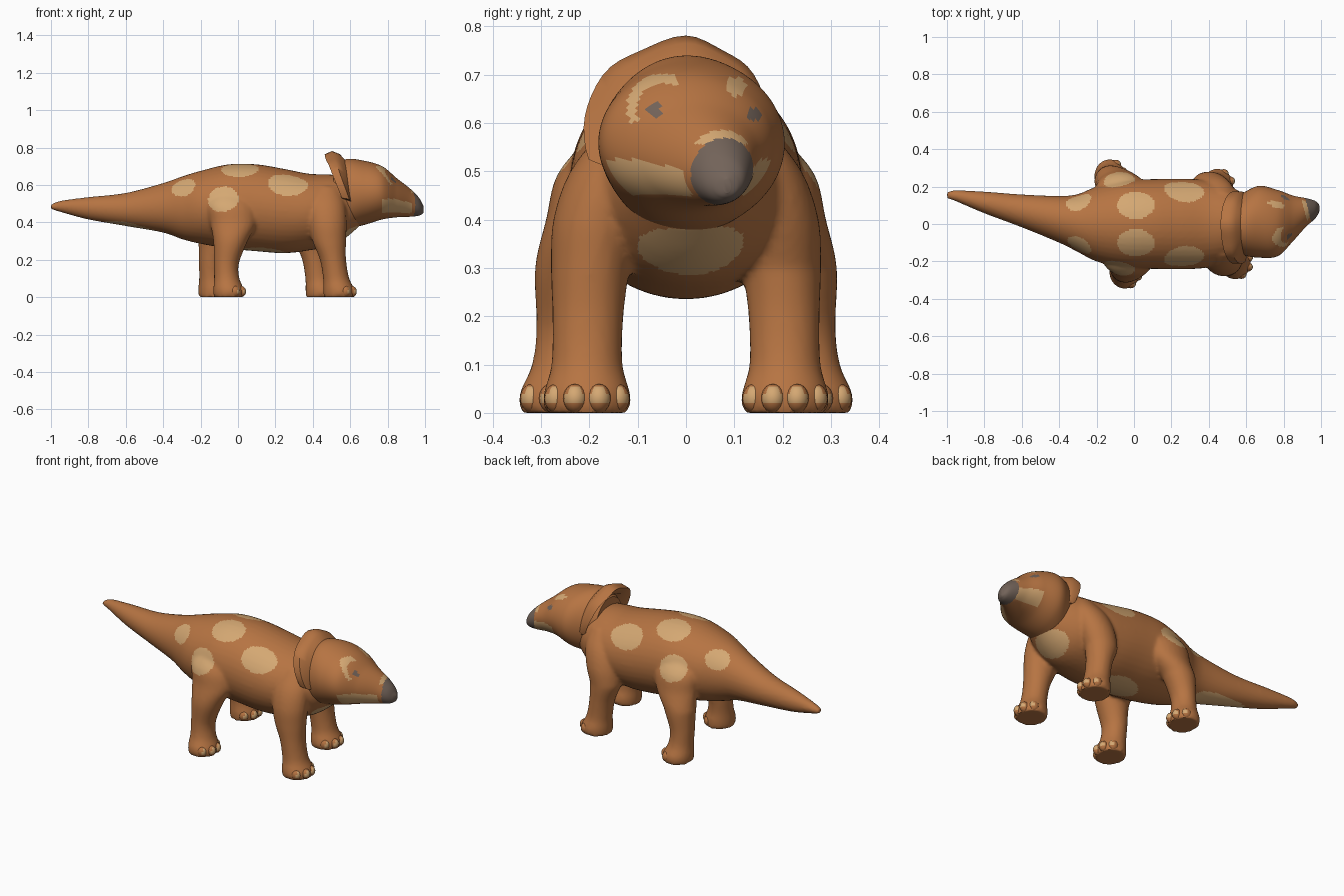
import bpy, bmesh, math
from mathutils import Vector

if "Cube" in bpy.data.objects:
    bpy.data.objects.remove(bpy.data.objects["Cube"])


def material(name, rgb):
    m = bpy.data.materials.new(name)
    m.diffuse_color = (*rgb, 1)
    m.use_nodes = True
    m.node_tree.nodes["Principled BSDF"].inputs["Base Color"].default_value = m.diffuse_color
    return m


MATS = [material("brown_hide", (0.47, 0.175, 0.055)),
        material("tan_spots", (0.66, 0.39, 0.17)),
        material("grey_horn", (0.17, 0.125, 0.10))]
BROWN, TAN, GREY = 0, 1, 2


def spline(rows, steps):
    """Catmull-Rom interpolation through rows of numbers."""
    out = []
    for i in range(len(rows) - 1):
        p = [rows[max(0, min(len(rows) - 1, i + k))] for k in (-1, 0, 1, 2)]
        for s in range(steps):
            t = s / steps
            out.append([0.5 * (2 * b + (c - a) * t + (2 * a - 5 * b + 4 * c - d) * t * t
                               + (3 * b - a - 3 * c + d) * t ** 3) for a, b, c, d in zip(*p)])
    return out + [list(rows[-1])]


def loft(bm, rings):
    """Skin a list of closed point loops and cap both ends."""
    loops = [[bm.verts.new(p) for p in ring] for ring in rings]
    n = len(loops[0])
    for a, b in zip(loops, loops[1:]):
        for i in range(n):
            bm.faces.new((a[i], a[(i + 1) % n], b[(i + 1) % n], b[i]))
    bm.faces.new(loops[0])
    bm.faces.new(loops[-1])


def loft_x(bm, rows, steps, n):
    """Rows are x, centre y, top z, bottom z, half width."""
    rings = []
    for x, y, top, bot, w in spline(rows, steps):
        rings.append([(x, y + w * math.cos(2 * math.pi * i / n),
                       (top + bot) / 2 + (top - bot) / 2 * math.sin(2 * math.pi * i / n))
                      for i in range(n)])
    loft(bm, rings)


def loft_leg(bm, rows, side, dx):
    """Rows are z, centre x, distance from middle, half length, half width."""
    rings = []
    for z, x, y, rx, ry in spline(rows, 5):
        x += dx * max(0, min(1, (0.6 - z) / 0.3))
        rings.append([(x + rx * math.cos(2 * math.pi * i / 24),
                       side * (y + ry * math.sin(2 * math.pi * i / 24)), z) for i in range(24)])
    loft(bm, rings)


def finish(bm, name):
    bmesh.ops.recalc_face_normals(bm, faces=bm.faces[:])
    me = bpy.data.meshes.new(name)
    bm.to_mesh(me)
    bm.free()
    ob = bpy.data.objects.new(name, me)
    bpy.context.collection.objects.link(ob)
    for m in MATS:
        me.materials.append(m)
    bpy.ops.object.select_all(action='DESELECT')
    ob.select_set(True)
    bpy.context.view_layer.objects.active = ob
    return ob


def paint(ob, rule):
    for p in ob.data.polygons:
        p.material_index = rule(p.center, p.normal)
    bpy.ops.object.shade_smooth_by_angle(angle=math.radians(50))


def inside(c, centre, radii):
    return sum(((a - b) / r) ** 2 for a, b, r in zip(c, centre, radii)) < 1


# Tail, trunk and neck
body = bmesh.new()
loft_x(body, [
    (-1.0, 0.155, 0.495, 0.47, 0.018), (-0.95, 0.15, 0.515, 0.455, 0.03),
    (-0.8, 0.115, 0.535, 0.415, 0.058), (-0.6, 0.07, 0.557, 0.38, 0.088),
    (-0.4, 0.025, 0.61, 0.345, 0.125), (-0.3, 0.005, 0.645, 0.31, 0.155),
    (-0.2, 0, 0.675, 0.285, 0.2), (-0.05, 0, 0.71, 0.26, 0.235),
    (0.1, 0, 0.71, 0.245, 0.24), (0.25, 0, 0.685, 0.235, 0.242),
    (0.38, 0, 0.66, 0.25, 0.235), (0.5, 0, 0.655, 0.275, 0.205),
    (0.58, 0, 0.64, 0.32, 0.165), (0.66, 0, 0.6, 0.39, 0.11)], 6, 40)

# Legs, each pair staggered in mid-stride
HIND = [(0.0, -0.05, 0.255, 0.08, 0.088), (0.04, -0.05, 0.255, 0.082, 0.09),
        (0.1, -0.06, 0.245, 0.068, 0.074), (0.18, -0.062, 0.237, 0.067, 0.073),
        (0.3, -0.04, 0.228, 0.092, 0.085), (0.4, -0.025, 0.2, 0.125, 0.09),
        (0.5, -0.04, 0.175, 0.13, 0.088), (0.6, -0.05, 0.11, 0.08, 0.06)]
FORE = [(0.0, 0.54, 0.205, 0.082, 0.088), (0.04, 0.54, 0.205, 0.084, 0.09),
        (0.1, 0.525, 0.205, 0.07, 0.074), (0.2, 0.508, 0.203, 0.07, 0.074),
        (0.3, 0.488, 0.198, 0.09, 0.082), (0.4, 0.478, 0.185, 0.103, 0.09),
        (0.5, 0.47, 0.155, 0.103, 0.085), (0.59, 0.47, 0.11, 0.07, 0.06)]
LEGS = [("hind_right", HIND, -1, 0), ("hind_left", HIND, 1, -0.08),
        ("fore_right", FORE, -1, 0), ("fore_left", FORE, 1, -0.095)]
for _, rows, side, dx in LEGS:
    loft_leg(body, rows, side, dx)
body = finish(body, "body_and_legs")

# Fuse trunk and legs into one skin
fuse = body.modifiers.new("fuse", 'REMESH')
fuse.mode = 'VOXEL'
fuse.voxel_size = 0.0105
soften = body.modifiers.new("soften", 'SMOOTH')
soften.iterations = 4
for m in ("fuse", "soften"):
    bpy.ops.object.modifier_apply(modifier=m)

# Spots: centre and radii, repeated on both flanks
SPOTS = [((-0.295, 0.12, 0.59), (0.07, 0.07, 0.055)), ((0.01, 0.1, 0.68), (0.1, 0.08, 0.08)),
         ((-0.08, 0.24, 0.525), (0.085, 0.09, 0.072)), ((0.265, 0.175, 0.6), (0.11, 0.08, 0.075)),
         ((0.13, 0, 0.24), (0.14, 0.11, 0.06)), ((0.57, 0.01, 0.35), (0.09, 0.11, 0.075)),
         ((-0.55, 0.06, 0.37), (0.22, 0.06, 0.05))]


def body_colour(c, n):
    for centre, radii in SPOTS:
        p = (c.x, abs(c.y) if centre[1] > 0.09 else c.y, c.z)
        if inside(p, centre, radii):
            return TAN
    return BROWN


paint(body, body_colour)

# Head with beak, mouth stripe, brows and eyes
head = bmesh.new()
loft_x(head, [
    (0.51, 0.0, 0.70, 0.40, 0.13), (0.58, 0.0, 0.738, 0.37, 0.165),
    (0.67, 0.012, 0.73, 0.385, 0.192), (0.77, 0.005, 0.70, 0.415, 0.176),
    (0.85, 0.03, 0.635, 0.427, 0.122), (0.92, 0.062, 0.58, 0.43, 0.076),
    (0.965, 0.075, 0.535, 0.435, 0.05), (0.985, 0.082, 0.50, 0.445, 0.028),
    (0.993, 0.085, 0.485, 0.455, 0.008)], 12, 80)
head = finish(head, "head")


def head_colour(c, n):
    beak = c.x + 0.25 * c.y
    if beak > 0.95:
        return GREY
    if c.x > 0.7 and n.x > 0:
        for y, z in ((-0.065, 0.627), (0.14, 0.617)):
            if math.hypot(c.y - y, c.z - z) < 0.014:
                return GREY
        ring = math.hypot(c.y + 0.05, c.z - 0.63)
        if 0.052 < ring < 0.072 and c.y < -0.02 and c.z > 0.6:
            return TAN
        if math.hypot(c.y - 0.105, c.z - 0.675) < 0.02:
            return TAN
    if beak > 0.93 and c.z > 0.555:
        return TAN
    if 0.77 < c.x < 0.93 and 0.45 < c.z < 0.525 - 0.25 * max(0, c.x - 0.84):
        return TAN
    return BROWN


paint(head, head_colour)

# Neck frill: a swept-back collar around the back of the head
frill = bmesh.new()
rings = []
for k in range(33):
    a = math.radians(-108 + 216 * k / 32)
    s, c = math.sin(a), math.cos(a)
    scallop = 0.006 * math.cos(k * math.pi / 4)
    right = 1.0 if s < 0 else 0.82
    rim = Vector((0.478 + 0.07 * (1 - c), 0.212 * s * right, 0.585 + (0.19 + scallop) * c))
    base = Vector((0.58 + 0.02 * (1 - c), 0.155 * s, 0.56 + 0.165 * c))
    back = Vector((-0.03, 0, -0.035 * c))
    rings.append([base, base.lerp(rim, 0.5) + Vector((0.015, 0, 0.012 * c)),
                  rim + Vector((0.025, 0, 0)), rim + back * 0.5,
                  base.lerp(rim, 0.5) + back, base + back])
loft(frill, rings)
frill = finish(frill, "neck_frill")
paint(frill, lambda c, n: BROWN)

# Toes with pale nails
for name, rows, side, dx in LEGS:
    toes = bmesh.new()
    _, x, y, rx, ry = rows[1]
    for ang in (-62, -20, 20, 62):
        a = math.radians(ang)
        centre = Vector((x + dx + (rx - 0.012) * math.cos(a),
                         side * y + (ry - 0.018) * math.sin(a), 0.03))
        made = bmesh.ops.create_uvsphere(toes, u_segments=14, v_segments=10, radius=1)
        for v in made["verts"]:
            v.co = Vector((v.co.x * 0.028, v.co.y * 0.025, v.co.z * 0.03)) + centre
    toes = finish(toes, name + "_toes")
    paint(toes, lambda c, n: TAN if n.x > 0.55 and c.z > 0.022 else BROWN)
